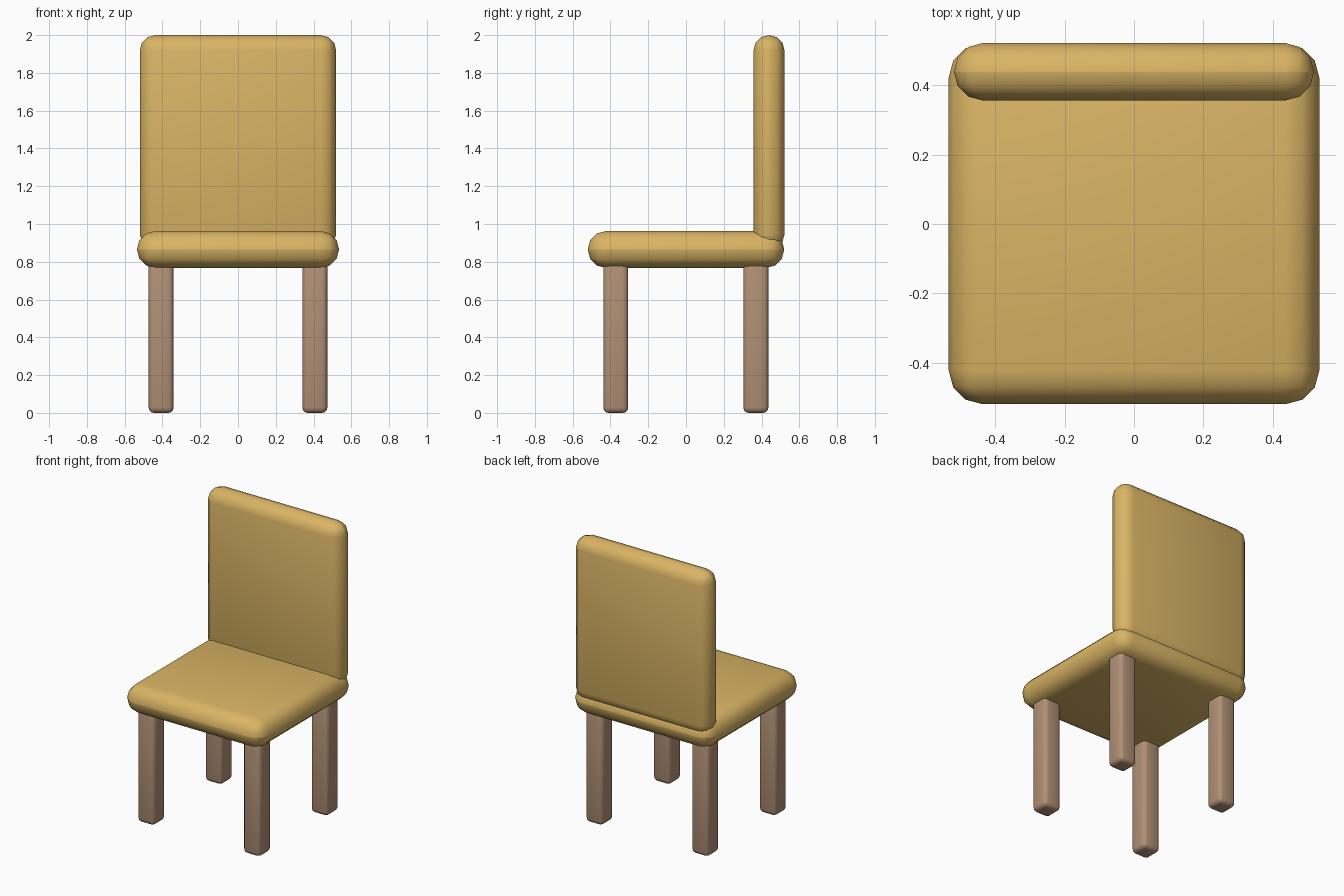
import bpy
from math import radians

if "Cube" in bpy.data.objects:
    bpy.data.objects.remove(bpy.data.objects["Cube"])


def material(name, rgb):
    m = bpy.data.materials.new(name)
    m.diffuse_color = (*rgb, 1.0)
    m.use_nodes = True
    m.node_tree.nodes["Principled BSDF"].inputs["Base Color"].default_value = m.diffuse_color
    return m


def rounded_box(name, lo, hi, radius, mat, segments=3):
    bpy.ops.mesh.primitive_cube_add(
        size=1, location=[(a + b) / 2 for a, b in zip(lo, hi)])
    ob = bpy.context.object
    ob.name = name
    ob.scale = [b - a for a, b in zip(lo, hi)]
    bpy.ops.object.transform_apply(location=False, rotation=False, scale=True)
    bev = ob.modifiers.new("round_edges", 'BEVEL')
    bev.width = radius
    bev.segments = segments
    bpy.ops.object.modifier_apply(modifier=bev.name)
    bpy.ops.object.shade_smooth_by_angle(angle=radians(40))
    ob.data.materials.append(mat)
    return ob


fabric = material("cushion_tan", (0.70, 0.46, 0.13))
wood = material("leg_wood", (0.44, 0.28, 0.18))

# Cushioned seat and backrest, both with fully rounded rims
rounded_box("seat", (-0.535, -0.52, 0.767), (0.535, 0.52, 0.963), 0.097, fabric)
rounded_box("backrest", (-0.52, 0.357, 0.865), (0.52, 0.522, 2.0), 0.082, fabric)

# Four square legs with softened edges, tops sunk into the seat
for depth, y in (("front", -0.372), ("back", 0.37)):
    for side, x in (("left", -0.407), ("right", 0.407)):
        rounded_box(f"{depth}_{side}_leg", (x - 0.066, y - 0.066, 0.0),
                    (x + 0.066, y + 0.066, 0.81), 0.028, wood)
